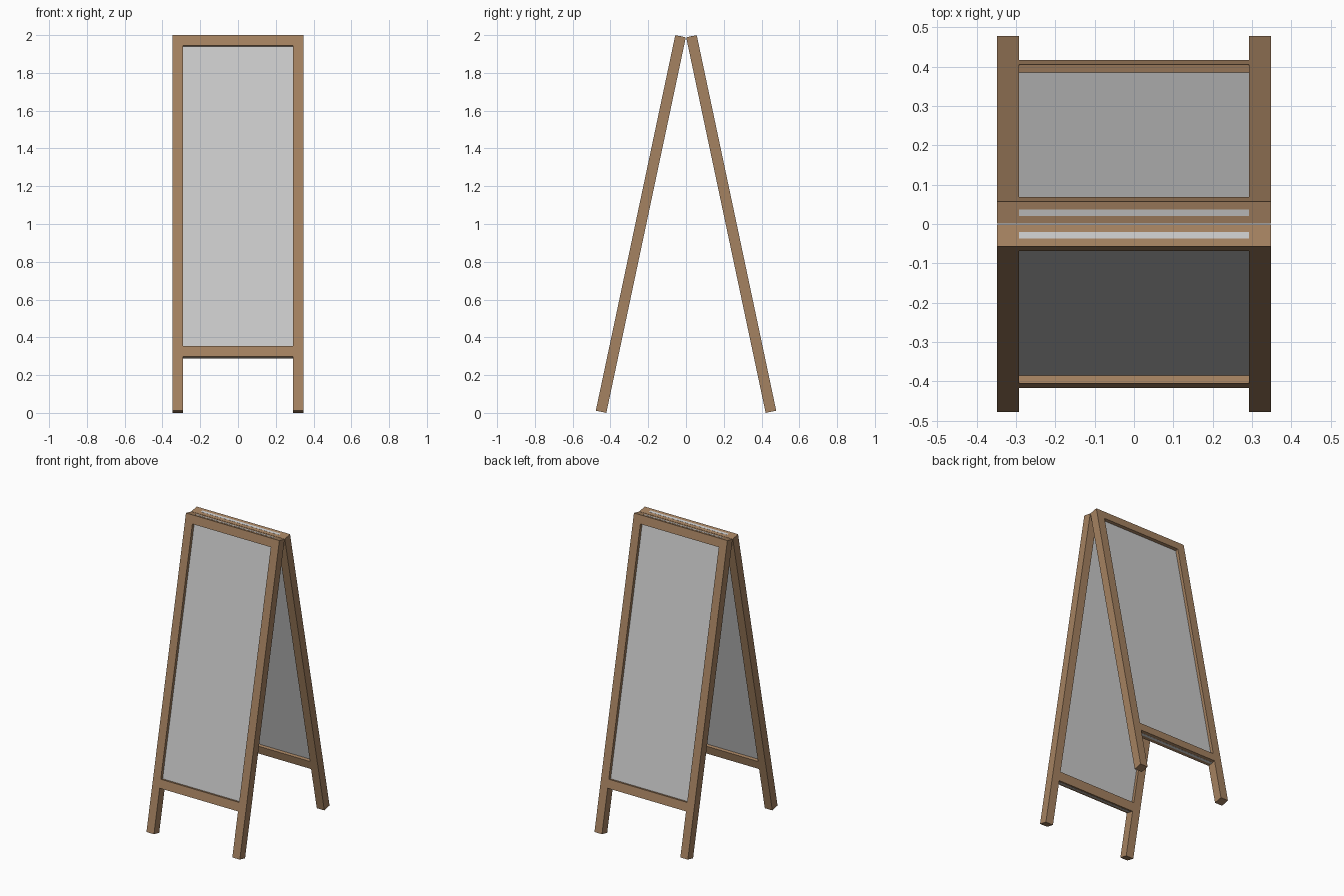
import bpy
import math
from mathutils import Matrix

if "Cube" in bpy.data.objects:
    bpy.data.objects.remove(bpy.data.objects["Cube"])

TILT = math.radians(11.95)   # lean of each panel
LENGTH = 2.032               # leg length along the slope
T = 0.057                    # frame thickness
HALF_W = 0.348               # half overall width
BAR = 0.056                  # width of legs and rails
INNER = HALF_W - BAR
RAIL_Z = 0.293               # underside of the lower rail along the slope


def material(name, color):
    m = bpy.data.materials.new(name)
    m.diffuse_color = (*color, 1.0)
    m.use_nodes = True
    m.node_tree.nodes["Principled BSDF"].inputs["Base Color"].default_value = m.diffuse_color
    return m


wood = material("brown wood", (0.376, 0.223, 0.119))
grey = material("light grey board", (0.59, 0.59, 0.59))


def box(name, lo, hi, mat, frame):
    """Box between two corners of the upright panel, placed by the frame matrix."""
    bpy.ops.mesh.primitive_cube_add(size=1)
    ob = bpy.context.object
    ob.name = name
    ob.data.name = name
    size = [b - a for a, b in zip(lo, hi)]
    mid = [(a + b) / 2 for a, b in zip(lo, hi)]
    ob.data.transform(frame @ Matrix.Translation(mid) @ Matrix.Diagonal((*size, 1)))
    ob.data.materials.append(mat)
    return ob


def panel(side, turn):
    # Panel space: y = 0 is the inner face, y = -T the outer face, z runs up the slope
    lean = Matrix.Rotation(-TILT, 4, 'X')
    bottom_y = -(0.001 + LENGTH * math.sin(TILT))
    frame = Matrix.Rotation(turn, 4, 'Z') @ Matrix.Translation((0, bottom_y, 0)) @ lean

    # Two legs
    for label, s in (("left", -1), ("right", 1)):
        x0, x1 = sorted((s * INNER, s * HALF_W))
        box(f"{side}_{label}_leg", (x0, -T, 0), (x1, 0, LENGTH), wood, frame)
    # Top and bottom rails between the legs
    for label, z in (("top", LENGTH - BAR), ("bottom", RAIL_Z)):
        box(f"{side}_{label}_rail", (-INNER, -T, z), (INNER, 0, z + BAR + 0.001 * (label == "bottom")),
            wood, frame)
    # Thin board slotted through the middle of both rails
    box(f"{side}_board", (-INNER, -T / 2 - 0.008, RAIL_Z - 0.0008),
        (INNER, -T / 2 + 0.008, LENGTH + 0.0008), grey, frame)


panel("front", 0)
panel("back", math.pi)
